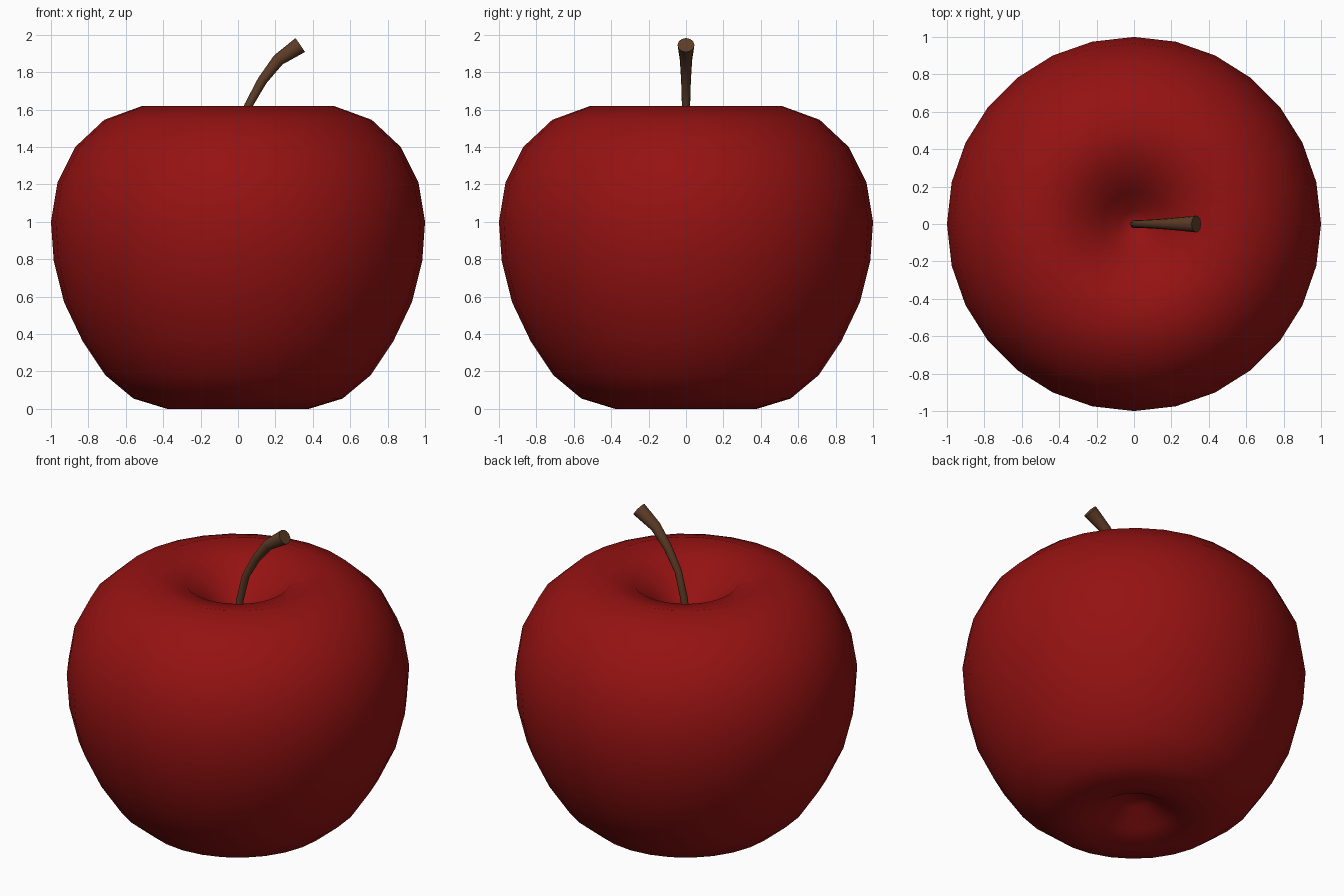
import bpy, bmesh, math
from mathutils import Vector

if "Cube" in bpy.data.objects:
    bpy.data.objects.remove(bpy.data.objects["Cube"])


def material(name, rgb):
    m = bpy.data.materials.new(name)
    m.diffuse_color = (*rgb, 1.0)
    m.use_nodes = True
    m.node_tree.nodes["Principled BSDF"].inputs["Base Color"].default_value = m.diffuse_color
    return m


def finish(name, bm, mat, angle):
    """Turn a bmesh into a smooth-shaded object."""
    bmesh.ops.recalc_face_normals(bm, faces=bm.faces)
    mesh = bpy.data.meshes.new(name)
    bm.to_mesh(mesh)
    bm.free()
    obj = bpy.data.objects.new(name, mesh)
    bpy.context.collection.objects.link(obj)
    mesh.materials.append(mat)
    bpy.ops.object.select_all(action='DESELECT')
    obj.select_set(True)
    bpy.context.view_layer.objects.active = obj
    bpy.ops.object.shade_smooth_by_angle(angle=math.radians(angle))
    return obj


def bridge(bm, a, b):
    """Quads between two equal rings of vertices."""
    n = len(a)
    for i in range(n):
        j = (i + 1) % n
        bm.faces.new((a[i], a[j], b[j], b[i]))


def fan(bm, ring, tip):
    for i in range(len(ring)):
        bm.faces.new((ring[i], ring[(i + 1) % len(ring)], tip))


def lathe(name, profile, sides, mat):
    """Spin a profile whose first and last points lie on the z axis."""
    bm = bmesh.new()
    rings = []
    for r, z in profile[1:-1]:
        rings.append([bm.verts.new((r * math.cos(t), r * math.sin(t), z))
                      for t in (2 * math.pi * i / sides for i in range(sides))])
    for a, b in zip(rings, rings[1:]):
        bridge(bm, a, b)
    fan(bm, rings[0], bm.verts.new((0, 0, profile[0][1])))
    fan(bm, rings[-1], bm.verts.new((0, 0, profile[-1][1])))
    return finish(name, bm, mat, 80)


def tapered_tube(name, path, sides, mat):
    """Tube along (x, z, radius) points in the y = 0 plane."""
    bm = bmesh.new()
    pts = [Vector((x, 0, z)) for x, z, r in path]
    rings = []
    for k, p in enumerate(pts):
        d = (pts[min(k + 1, len(pts) - 1)] - pts[max(k - 1, 0)]).normalized()
        side = Vector((0, 1, 0))
        up = d.cross(side)
        rings.append([bm.verts.new(p + path[k][2] * (side * math.cos(t) + up * math.sin(t)))
                      for t in (2 * math.pi * i / sides for i in range(sides))])
    for a, b in zip(rings, rings[1:]):
        bridge(bm, a, b)
    bm.faces.new(rings[0])
    bm.faces.new(rings[-1])
    return finish(name, bm, mat, 40)


red = material("apple red", (0.30, 0.006, 0.006))
brown = material("stem brown", (0.11, 0.045, 0.02))

# Fruit body: dimpled underneath and on top
lathe("apple_body", [
    (0, 0.15), (0.09, 0.13), (0.21, 0.05), (0.38, 0.0), (0.56, 0.055),
    (0.71, 0.18), (0.83, 0.36), (0.93, 0.57), (0.985, 0.79), (1.0, 1.0),
    (0.965, 1.21), (0.87, 1.40), (0.715, 1.545), (0.51, 1.62),
    (0.31, 1.57), (0.17, 1.45), (0.07, 1.36), (0, 1.33)], 28, red)

# Curved stem, flaring towards the tip
tapered_tube("stem", [
    (0.0, 1.30, 0.022), (0.012, 1.45, 0.022), (0.055, 1.62, 0.022),
    (0.13, 1.755, 0.026), (0.215, 1.865, 0.033), (0.333, 1.945, 0.045)], 12, brown)
